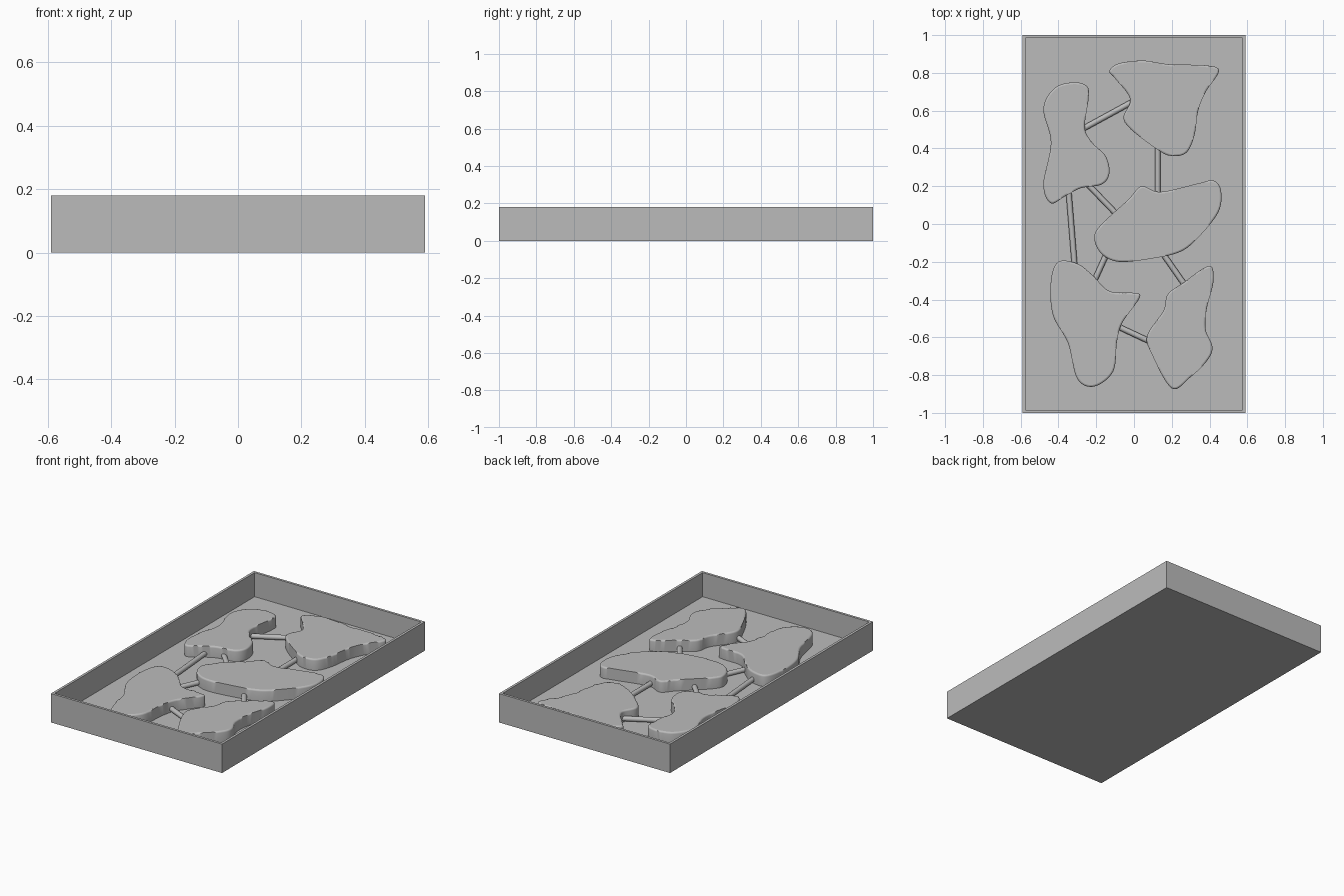
import bpy
import bmesh
from math import radians
from mathutils import Vector

cube = bpy.data.objects.get("Cube")
if cube:
    bpy.data.objects.remove(cube, do_unlink=True)

WALL = 0.022
FLOOR = 0.03
BLOCK_TOP = 0.1
ROD_Z = 0.05
ROD_RADIUS = 0.015

grey = bpy.data.materials.new("plain grey")
grey.use_nodes = True
grey.diffuse_color = (0.5, 0.5, 0.5, 1)
shader = next(n for n in grey.node_tree.nodes if n.type == 'BSDF_PRINCIPLED')
shader.inputs["Base Color"].default_value = grey.diffuse_color


def add_object(name, bm):
    """Turn a bmesh into a linked object with the grey material."""
    bmesh.ops.recalc_face_normals(bm, faces=bm.faces)
    mesh = bpy.data.meshes.new(name)
    bm.to_mesh(mesh)
    bm.free()
    mesh.materials.append(grey)
    obj = bpy.data.objects.new(name, mesh)
    bpy.context.collection.objects.link(obj)
    return obj


def smooth(obj, angle):
    bpy.ops.object.select_all(action='DESELECT')
    obj.select_set(True)
    bpy.context.view_layer.objects.active = obj
    bpy.ops.object.shade_smooth_by_angle(angle=radians(angle))


def rounded_loop(points, steps=8):
    """Closed smooth curve through the given outline points."""
    pts = [Vector(p) for p in points]
    count = len(pts)
    loop = []
    for i in range(count):
        a, b, c, d = (pts[(i + k - 1) % count] for k in range(4))
        for s in range(steps):
            t = s / steps
            loop.append(b + (c - a) * t / 2
                        + (a - b * 2.5 + c * 2 - d / 2) * t ** 2
                        + (b * 3 - a - c * 3 + d) * t ** 3 / 2)
    return loop


def block(name, *outline):
    """Free-form flat block with a softened top edge."""
    bm = bmesh.new()
    base = bm.faces.new([bm.verts.new((p.x, p.y, FLOOR - 0.005))
                         for p in rounded_loop(outline)])
    grown = bmesh.ops.extrude_face_region(bm, geom=[base])["geom"]
    for v in grown:
        if isinstance(v, bmesh.types.BMVert):
            v.co.z = BLOCK_TOP
    rim = [e for e in bm.edges if all(v.co.z > BLOCK_TOP - 0.001 for v in e.verts)]
    bmesh.ops.bevel(bm, geom=rim, offset=0.01, offset_type='OFFSET',
                    segments=3, profile=0.5, affect='EDGES')
    obj = add_object(name, bm)
    smooth(obj, 40)
    # keep the broad top perfectly flat
    for face in obj.data.polygons:
        if face.normal.z > 0.99:
            face.use_smooth = False


def rod(name, start, end):
    """Round bar running into the blocks at both ends."""
    a, b = Vector((*start, ROD_Z)), Vector((*end, ROD_Z))
    axis = b - a
    bm = bmesh.new()
    bmesh.ops.create_cone(bm, cap_ends=True, segments=16, radius1=ROD_RADIUS,
                          radius2=ROD_RADIUS, depth=axis.length + 0.05)
    obj = add_object(name, bm)
    obj.location = (a + b) / 2
    obj.rotation_mode = 'QUATERNION'
    obj.rotation_quaternion = axis.to_track_quat('Z', 'Y')
    smooth(obj, 30)


# Open tray: box with an inset top pushed down to the floor
bm = bmesh.new()
bmesh.ops.create_cube(bm, size=1)
bmesh.ops.scale(bm, vec=(1.18, 2, 0.18), verts=bm.verts)
bmesh.ops.translate(bm, vec=(0, 0, 0.09), verts=bm.verts)
top = max(bm.faces, key=lambda f: f.calc_center_median().z)
bmesh.ops.inset_region(bm, faces=[top], thickness=WALL)
inner = bmesh.ops.extrude_discrete_faces(bm, faces=[top])["faces"][0]
for v in inner.verts:
    v.co.z = FLOOR
add_object("tray", bm)

# Five free-form blocks on the floor
block("back_right_block",
      (-.32, .75), (-.25, .73), (-.24, .67), (-.26, .51), (-.22, .43),
      (-.15, .36), (-.13, .27), (-.17, .21), (-.28, .19), (-.36, .15),
      (-.44, .11), (-.48, .21), (-.44, .43), (-.48, .61), (-.42, .72))
block("back_left_block",
      (-.13, .81), (-.08, .85), (.05, .865), (.19, .845), (.38, .84),
      (.45, .81), (.38, .7), (.34, .6), (.32, .47), (.28, .38),
      (.21, .36), (.13, .39), (-.05, .54), (-.02, .66), (-.1, .77))
block("middle_block",
      (.46, .18), (.42, .23), (.34, .215), (.14, .17), (.04, .2),
      (-.03, .13), (-.18, -.01), (-.21, -.08), (-.17, -.16), (-.08, -.2),
      (.08, -.185), (.25, -.145), (.36, -.05), (.45, .07))
block("front_right_block",
      (-.4, -.2), (-.3, -.21), (-.22, -.27), (-.13, -.355), (0, -.365),
      (.03, -.39), (-.06, -.52), (-.09, -.62), (-.11, -.78), (-.21, -.86),
      (-.3, -.82), (-.35, -.63), (-.43, -.48), (-.44, -.3))
block("front_left_block",
      (.41, -.225), (.35, -.245), (.27, -.305), (.18, -.37), (.155, -.46),
      (.07, -.59), (.095, -.69), (.2, -.87), (.3, -.81), (.39, -.72),
      (.415, -.65), (.38, -.56), (.385, -.45), (.42, -.31))

# Rods joining neighbouring blocks
rod("back_rod", (-.25, .515), (-.03, .635))
rod("back_to_middle_left_rod", (.125, .41), (.125, .16))
rod("back_to_middle_right_rod", (-.235, .2), (-.105, .065))
rod("right_side_rod", (-.345, .16), (-.315, -.21))
rod("middle_to_front_right_rod", (-.155, -.18), (-.205, -.29))
rod("middle_to_front_left_rod", (.155, -.16), (.26, -.31))
rod("front_rod", (-.07, -.55), (.08, -.62))
